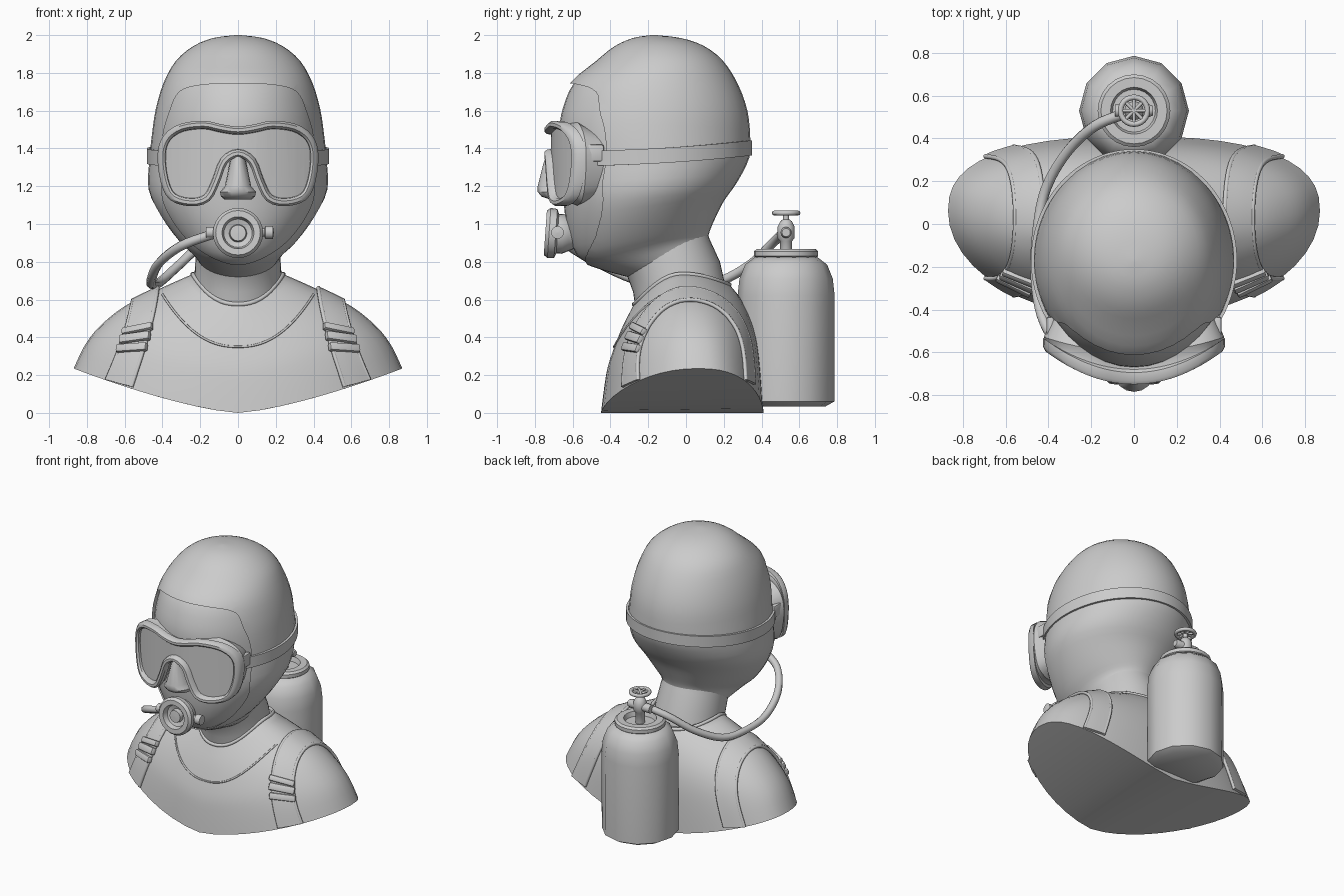
import bpy, bmesh
from math import sin, cos, pi, radians
from mathutils import Vector, Matrix
from mathutils.bvhtree import BVHTree

cube = bpy.data.objects.get("Cube")
if cube:
    bpy.data.objects.remove(cube, do_unlink=True)

GREY = (0.6, 0.6, 0.6, 1)
clay = bpy.data.materials.new("plain_grey")
clay.use_nodes = True
clay.diffuse_color = GREY
for node in clay.node_tree.nodes:
    if node.type == 'BSDF_PRINCIPLED':
        node.inputs["Base Color"].default_value = GREY


def smooth(obj, angle=40):
    bpy.ops.object.select_all(action='DESELECT')
    obj.select_set(True)
    bpy.context.view_layer.objects.active = obj
    bpy.ops.object.shade_smooth_by_angle(angle=radians(angle))


def add_object(name, data):
    data.materials.append(clay)
    obj = bpy.data.objects.new(name, data)
    bpy.context.collection.objects.link(obj)
    return obj


def add_mesh(name, verts, faces):
    mesh = bpy.data.meshes.new(name)
    mesh.from_pydata([tuple(v) for v in verts], [], faces)
    bm = bmesh.new()
    bm.from_mesh(mesh)
    bmesh.ops.recalc_face_normals(bm, faces=bm.faces)
    bm.to_mesh(mesh)
    bm.free()
    obj = add_object(name, mesh)
    smooth(obj)
    return obj


def apply_modifier(obj, modifier):
    bpy.context.view_layer.objects.active = obj
    bpy.ops.object.modifier_apply(modifier=modifier.name)
    smooth(obj)


def thicken(obj, thickness):
    solid = obj.modifiers.new("thickness", 'SOLIDIFY')
    solid.thickness, solid.offset = thickness, 0
    apply_modifier(obj, solid)


def spline(rows, steps, closed=False):
    """Smooth path through rows of numbers."""
    n, out = len(rows), []
    pick = lambda i: Vector(rows[i % n] if closed else rows[max(0, min(n - 1, i))])
    for i in range(n if closed else n - 1):
        a, b, c, d = (pick(i + k) for k in (-1, 0, 1, 2))
        for k in range(steps):
            t = k / steps
            out.append(b + (c - a) * (t / 2) + (a * 2 - b * 5 + c * 4 - d) * (t * t / 2)
                       + (b * 3 - a - c * 3 + d) * (t ** 3 / 2))
    if not closed:
        out.append(pick(n - 1))
    return out


def loft(name, rings, closed=True, caps=(True, True), extra=()):
    n = len(rings[0])
    verts = [p for ring in rings for p in ring]
    faces = [(r * n + i, r * n + (i + 1) % n, (r + 1) * n + (i + 1) % n, (r + 1) * n + i)
             for r in range(len(rings) - 1) for i in range(n if closed else n - 1)]
    if closed and caps[0]:
        faces.append(tuple(range(n)))
    if closed and caps[1]:
        faces.append(tuple(range(len(verts) - n, len(verts))))
    return add_mesh(name, verts, faces + list(extra))


def lathe(name, profile, matrix, sides=24):
    rings = [[matrix @ Vector((max(r, 0.001) * cos(2 * pi * i / sides),
                               max(r, 0.001) * sin(2 * pi * i / sides), h))
              for i in range(sides)] for r, h in profile]
    return loft(name, rings)


def tube(name, points, radius, cyclic=False):
    curve = bpy.data.curves.new(name, 'CURVE')
    curve.dimensions = '3D'
    curve.bevel_depth, curve.bevel_resolution = radius, 2
    curve.use_fill_caps = True
    line = curve.splines.new('POLY')
    line.points.add(len(points) - 1)
    for p, co in zip(line.points, points):
        p.co = (*co, 1)
    line.use_cyclic_u = cyclic
    line.use_smooth = True
    return add_object(name, curve)


def box(name, matrix, size, bevel=0.01):
    bm = bmesh.new()
    bmesh.ops.create_cube(bm, size=1, matrix=matrix @ Matrix.Diagonal((*size, 1)))
    bmesh.ops.bevel(bm, geom=bm.edges[:], offset=bevel, segments=2, affect='EDGES', profile=0.5)
    mesh = bpy.data.meshes.new(name)
    bm.to_mesh(mesh)
    bm.free()
    smooth(add_object(name, mesh))


def oval(hw, yf, zf, yb, zb, n=40, inset=0.0):
    """Tilted oval ring: half width, front y and z, back y and z."""
    mid, half = (yf + yb) / 2, max((yb - yf) / 2 - inset, 0.002)
    return [Vector((max(hw - inset, 0.002) * sin(a), mid - half * cos(a),
                    (zf + zb) / 2 + (zf - zb) / 2 * cos(a)))
            for a in (2 * pi * i / n for i in range(n))]


# Head, with the hood as a shell opened around the face
head_rows = spline([
    (.01, -.18, 2, -.16, 2), (.13, -.28, 1.985, -.03, 1.985), (.235, -.38, 1.94, .09, 1.945),
    (.33, -.48, 1.86, .195, 1.865), (.395, -.61, 1.75, .275, 1.74), (.435, -.67, 1.62, .325, 1.6),
    (.455, -.69, 1.5, .34, 1.46), (.468, -.68, 1.35, .335, 1.35), (.474, -.67, 1.15, .27, 1.22),
    (.41, -.65, .98, .2, 1.12), (.32, -.6, .84, .15, 1.02), (.25, -.5, .775, .125, .96),
    (.21, -.31, .72, .115, .92)], 3)
loft("face", [oval(*r, inset=0.02) for r in head_rows])
hood = loft("hood", [oval(*r) for r in head_rows])
half = [(0, 1.745), (.2, 1.735), (.31, 1.7), (.36, 1.6), (.4, 1.45), (.405, 1.2),
        (.38, 1.08), (.28, .93), (.15, .83), (0, .785)]
opening = spline(half + [(-x, z) for x, z in half[-2:0:-1]], 4, True)
cutter = loft("face_opening_cutter", [[(x, y, z) for x, z in opening] for y in (-1, -.2)])
cutter.hide_render = True
cut = hood.modifiers.new("face_opening", 'BOOLEAN')
cut.operation, cut.solver, cut.object = 'DIFFERENCE', 'EXACT', cutter
apply_modifier(hood, cut)
bpy.data.objects.remove(cutter, do_unlink=True)

# Neck
loft("neck", [oval(*r) for r in [(.215, -.36, .8, .1, 1), (.225, -.31, .72, .125, .92),
                                 (.23, -.28, .64, .18, .8), (.25, -.26, .5, .22, .62)]])
SEG = 48


def body_ring(hw, zs, yf, zf, yb, zb, yc, square, rise):
    ring = []
    for i in range(SEG):
        a = 2 * pi * i / SEG
        s, c = sin(a), cos(a)
        power = 1 if c > 0 else 2 / square
        sx = abs(s) ** power * (1 if s >= 0 else -1)
        y = yc + ((yf if c > 0 else yb) - yc) * abs(c) ** power
        end = zf if c > 0 else zb
        ring.append(Vector((hw * sx, y, end + (zs - end) * abs(sx) ** rise)))
    return ring


# Bust, its underside rising toward both shoulders
body_rows = spline([
    (.24, .735, -.275, .575, .23, .68, -.02, 2, 2.4), (.42, .655, -.33, .47, .3, .59, 0, 2.1, 2),
    (.6, .565, -.375, .36, .355, .47, .02, 2.2, 1.7), (.73, .46, -.415, .24, .385, .34, .04, 2.3, 1.5),
    (.81, .36, -.435, .12, .4, .18, .05, 2.4, 1.4), (.87, .235, -.45, 0, .41, 0, .06, 2.5, 1.4)], 3)
rings = [body_ring(*r) for r in body_rows]
base, quarter = (len(rings) - 1) * SEG, SEG // 4
under = []
for i in range(-quarter, quarter):
    quad = [base + k % SEG for k in (i, i + 1, SEG // 2 - i - 1, SEG // 2 - i)]
    under.append(tuple(dict.fromkeys(quad)))
body = loft("bust", rings, caps=(True, False), extra=under)
tube("collar", rings[0], 0.012, True)
tree = BVHTree.FromPolygons([v.co.copy() for v in body.data.vertices],
                            [tuple(p.vertices) for p in body.data.polygons])

# Chest seam
seam = []
for i in range(-40, 41):
    x = i * 0.01
    hit = tree.ray_cast(Vector((x, -2, .35 + .31 * abs(x / .42) ** 2.3)), Vector((0, 1, 0)))[0]
    if hit:
        seam.append(hit - Vector((0, .002, 0)))
tube("chest_seam", seam, 0.006)


# Shoulder straps laid over the bust
def on_body(degrees, offset, lift=0.006):
    x = .49 + .13 * ((degrees - 90) / 110) ** 2 + offset
    out = Vector((0, -cos(radians(degrees)), sin(radians(degrees))))
    axis = Vector((x, .03, .3))
    hit = tree.ray_cast(axis + out * 2, -out)[0]
    return (hit or axis + out * .3) + out * lift


def flip(points, side):
    return [Vector((p.x * side, p.y, p.z)) for p in points]


angles = range(-24, 205, 6)
columns = [-.065, -.03, 0, .03, .065]
for side, label in ((1, "left"), (-1, "right")):
    strap = loft(label + "_shoulder_strap",
                 [flip([on_body(a, c) for c in columns], side) for a in angles], closed=False)
    thicken(strap, 0.024)
    for c, edge in ((-.065, "inner"), (.065, "outer")):
        tube(f"{label}_strap_{edge}_piping",
             flip([on_body(a, c, 0.01) for a in angles], side), 0.011)
    # Buckle bars
    for a, depth, bar in ((27, .04, "upper"), (18, .05, "middle"), (8, .045, "lower")):
        p, q = flip([on_body(a, -.08, .024), on_body(a, .08, .024)], side)
        across = (q - p).normalized()
        low, high = flip([on_body(a - 6, 0), on_body(a + 6, 0)], side)
        along = (high - low).normalized()
        normal = across.cross(along).normalized()
        along = normal.cross(across)
        frame = Matrix((across, along, normal)).transposed().to_4x4()
        box(f"{label}_buckle_{bar}_bar", Matrix.Translation((p + q) / 2) @ frame,
            ((q - p).length, depth, .036))

# Diving mask: frame, skirt and lens follow one curved outline
half = [(0, 1.5), (.09, 1.512), (.18, 1.53), (.3, 1.515), (.38, 1.46), (.41, 1.37),
        (.395, 1.23), (.35, 1.14), (.25, 1.11), (.16, 1.135), (.11, 1.23), (.07, 1.33), (0, 1.37)]
outline = spline(half + [(-x, z) for x, z in half[-2:0:-1]], 3, True)


def mask_ring(grow, back, wrap=0.9):
    ring = []
    for i, p in enumerate(outline):
        t = (outline[(i + 1) % len(outline)] - outline[i - 1]).normalized()
        x, z = p.x - t.y * grow, p.y + t.x * grow
        ring.append(Vector((x, -.74 + wrap * x * x + back, z)))
    return ring


loft("mask_frame", [mask_ring(*r) for r in [
    (-.03, .2, .75), (.012, .14, .4), (0, .1, .5), (0, .06, .8), (.015, .045), (.016, .005),
    (.005, -.01), (-.012, -.01), (-.024, .005), (-.028, .035)]], caps=(False, False))
bm = bmesh.new()
bm.faces.new([bm.verts.new((p.x, 0, p.z)) for p in mask_ring(-.027, 0)])
for i in range(-7, 8):
    bmesh.ops.bisect_plane(bm, geom=bm.verts[:] + bm.edges[:] + bm.faces[:],
                           plane_co=(i * .05, 0, 0), plane_no=(1, 0, 0))
for v in bm.verts:
    v.co.y = -.715 + .9 * v.co.x ** 2
bmesh.ops.recalc_face_normals(bm, faces=bm.faces)
if sum(f.normal.y for f in bm.faces) > 0:
    bmesh.ops.reverse_faces(bm, faces=bm.faces)
lens = bpy.data.meshes.new("mask_lens")
bm.to_mesh(lens)
bm.free()
smooth(add_object("mask_lens", lens))
loft("nose_pocket", [oval(hw, yf, z, -.6, z, 16) for hw, yf, z in [
    (.03, -.735, 1.38), (.045, -.755, 1.32), (.07, -.785, 1.2), (.095, -.785, 1.17),
    (.09, -.765, 1.145), (.07, -.72, 1.13)]])

# Mask strap around the back of the head, with side clips
band = []
for a in range(50, 311, 4):
    t = radians(a)
    z = 1.375 - .028 * cos(t) - .015 * sin(t) ** 2
    band.append([(.474 * sin(t), -.17 - .512 * cos(t), z + h) for h in (-.04, .04)])
thicken(loft("mask_strap", band, closed=False), 0.016)
for side, label in ((1, "left"), (-1, "right")):
    box(label + "_mask_clip", Matrix.Translation((.392 * side, -.51, 1.375)), (.035, .15, .09))

# Breathing regulator
facing = Matrix.Translation((0, -.62, .945)) @ Matrix.Rotation(radians(86), 4, 'X')
lathe("regulator", [(.06, -.06), (.09, 0), (.105, .03), (.105, .06), (.13, .07), (.133, .105),
                    (.118, .125), (.085, .125), (.075, .09), (.047, .08), (.042, .11), (0, .112)], facing)
sideways = Matrix.Translation((0, -.68, .955)) @ Matrix.Rotation(pi / 2, 4, 'Y')
lathe("regulator_knob", [(.022, .08), (.022, .14), (.034, .145), (.034, .185), (0, .19)], sideways, 12)
lathe("hose_fitting", [(.03, -.17), (.03, -.09)], sideways, 12)

# Hose over the right shoulder to the tank
tube("air_hose", spline([(-.12, -.68, .95), (-.3, -.62, .885), (-.42, -.46, .79), (-.46, -.25, .7),
                         (-.45, -.02, .68), (-.41, .17, .695), (-.31, .34, .785), (-.18, .46, .9),
                         (-.03, .52, .96)], 6), 0.025)

# Air tank and valve
upright = Matrix.Translation((0, .53, 0))
lathe("air_tank", [(0, .035), (.21, .035), (.255, .06), (.257, .62), (.247, .71), (.217, .785),
                   (.165, .825)], upright, 12)
lathe("tank_rim", [(.15, .815), (.17, .83), (.17, .855), (.155, .868), (.11, .868), (.1, .835),
                   (0, .835)], upright)
lathe("valve_body", [(.032, .82), (.032, .91), (.045, .925), (.045, .985), (.03, 1.015),
                     (.016, 1.025), (.016, 1.06), (0, 1.065)], upright, 12)
lathe("valve_outlet", [(.03, -.09), (.03, .07), (.022, .09), (0, .09)],
      Matrix.Translation((0, .53, .955)) @ Matrix.Rotation(pi / 2, 4, 'Y'), 12)
rim = [Vector((.063 * cos(pi * i / 12), .53 + .063 * sin(pi * i / 12), 1.058)) for i in range(24)]
tube("valve_wheel", rim, 0.013, True)
for i in range(4):
    tube(f"wheel_spoke_{i + 1}", [rim[i * 3], rim[i * 3 + 12]], 0.008)
